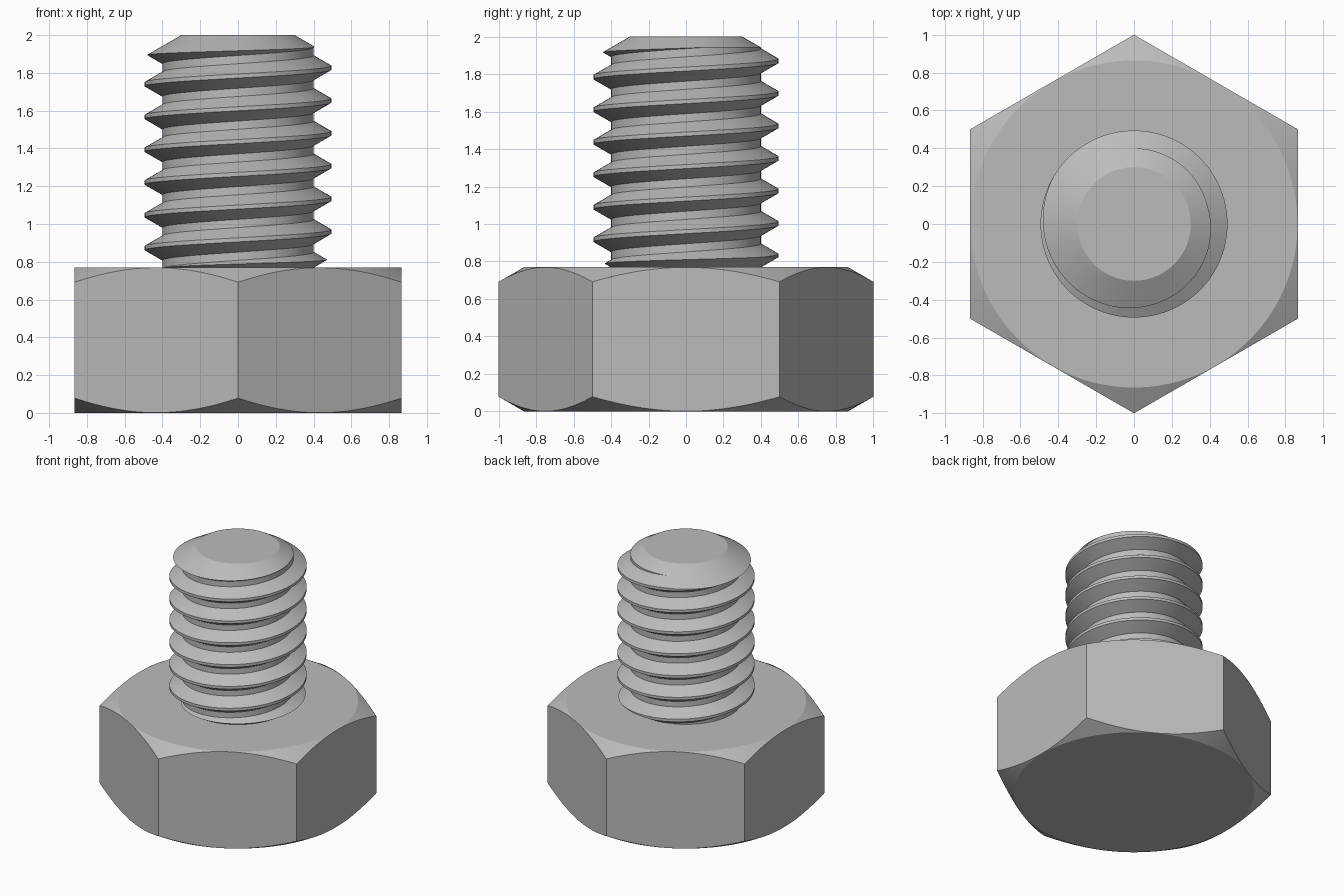
import bpy
import bmesh
from math import cos, sin, pi, radians

cube = bpy.data.objects.get("Cube")
if cube:
    bpy.data.objects.remove(cube, do_unlink=True)

SEG = 96
HEAD_TOP = 0.77
ROOT, CREST = 0.40, 0.494
PITCH = 0.1735
CREST_Z = 1.827          # crest height on the +x side
SLOPE = 0.577            # 30 degree chamfers

steel = bpy.data.materials.new("grey steel")
steel.use_nodes = True
colour = (0.5, 0.5, 0.5, 1)
steel.diffuse_color = colour
steel.node_tree.nodes["Principled BSDF"].inputs["Base Color"].default_value = colour


def make_object(name, bm):
    bmesh.ops.recalc_face_normals(bm, faces=bm.faces)
    mesh = bpy.data.meshes.new(name)
    bm.to_mesh(mesh)
    bm.free()
    mesh.materials.append(steel)
    obj = bpy.data.objects.new(name, mesh)
    bpy.context.collection.objects.link(obj)
    return obj


def lathe(name, profile, sides=SEG, start=pi / 2):
    """Closed solid of revolution from (radius, height) points."""
    bm = bmesh.new()
    rings = [[bm.verts.new((r * cos(start + 2 * pi * i / sides),
                            r * sin(start + 2 * pi * i / sides), z))
              for i in range(sides)] for r, z in profile]
    for low, high in zip(rings, rings[1:]):
        for i in range(sides):
            k = (i + 1) % sides
            bm.faces.new((low[i], low[k], high[k], high[i]))
    bm.faces.new(rings[0])
    bm.faces.new(rings[-1])
    return make_object(name, bm)


def trim(obj, envelope):
    """Keep only what lies inside the envelope, then shade."""
    mod = obj.modifiers.new("trim", "BOOLEAN")
    mod.operation = "INTERSECT"
    mod.solver = "EXACT"
    mod.object = envelope
    bpy.ops.object.select_all(action="DESELECT")
    bpy.context.view_layer.objects.active = obj
    obj.select_set(True)
    bpy.ops.object.modifier_apply(modifier=mod.name)
    bpy.data.objects.remove(envelope, do_unlink=True)
    bpy.ops.object.shade_smooth_by_angle(angle=radians(25))


# Hexagonal head, both ends chamfered by a cone
head = lathe("hex_head", [(1, 0), (1, HEAD_TOP)], sides=6)
flat, wide = 0.864, 1.1
rise = (wide - flat) * SLOPE
trim(head, lathe("head_envelope", [(flat, 0), (wide, rise),
                                   (wide, HEAD_TOP - rise), (flat, HEAD_TOP)], sides=192))


# Threaded shank: one profile per turn, rows of each turn join the next turn
def threaded_rod(name, turns):
    section = [(CREST, -PITCH / 16), (CREST, PITCH / 16),
               (ROOT, PITCH * 3 / 8), (ROOT, PITCH * 5 / 8)]
    step = len(section)
    base = CREST_Z - (turns - 3) * PITCH
    bm = bmesh.new()
    columns = []
    for i in range(SEG):
        a = 2 * pi * i / SEG
        column = []
        for row in range(turns * step + 1 + (step if i == 0 else 0)):
            r, dz = section[row % step]
            z = base + dz + PITCH * (row // step + i / SEG)
            column.append(bm.verts.new((r * cos(a), r * sin(a), z)))
        columns.append(column)
    columns.append(columns[0][step:])
    for left, right in zip(columns, columns[1:]):
        for row in range(turns * step):
            bm.faces.new((left[row], right[row], right[row + 1], left[row + 1]))
    # close both ends with fans to points on the axis
    rim = [e for e in bm.edges if e.is_boundary]
    middle = base + turns * PITCH / 2
    bottom = bm.verts.new((0, 0, base - PITCH))
    top = bm.verts.new((0, 0, base + (turns + 2) * PITCH))
    for e in rim:
        tip = bottom if e.verts[0].co.z < middle else top
        bm.faces.new((e.verts[0], e.verts[1], tip))
    return make_object(name, bm)


shank = threaded_rod("threaded_shank", 11)
outer = 0.6
trim(shank, lathe("shank_envelope", [
    (0.385, HEAD_TOP - 0.01),
    (outer, HEAD_TOP - 0.01 + (outer - 0.385) * SLOPE),
    (outer, 2 - (outer - 0.3) * SLOPE),
    (0.3, 2)]))
